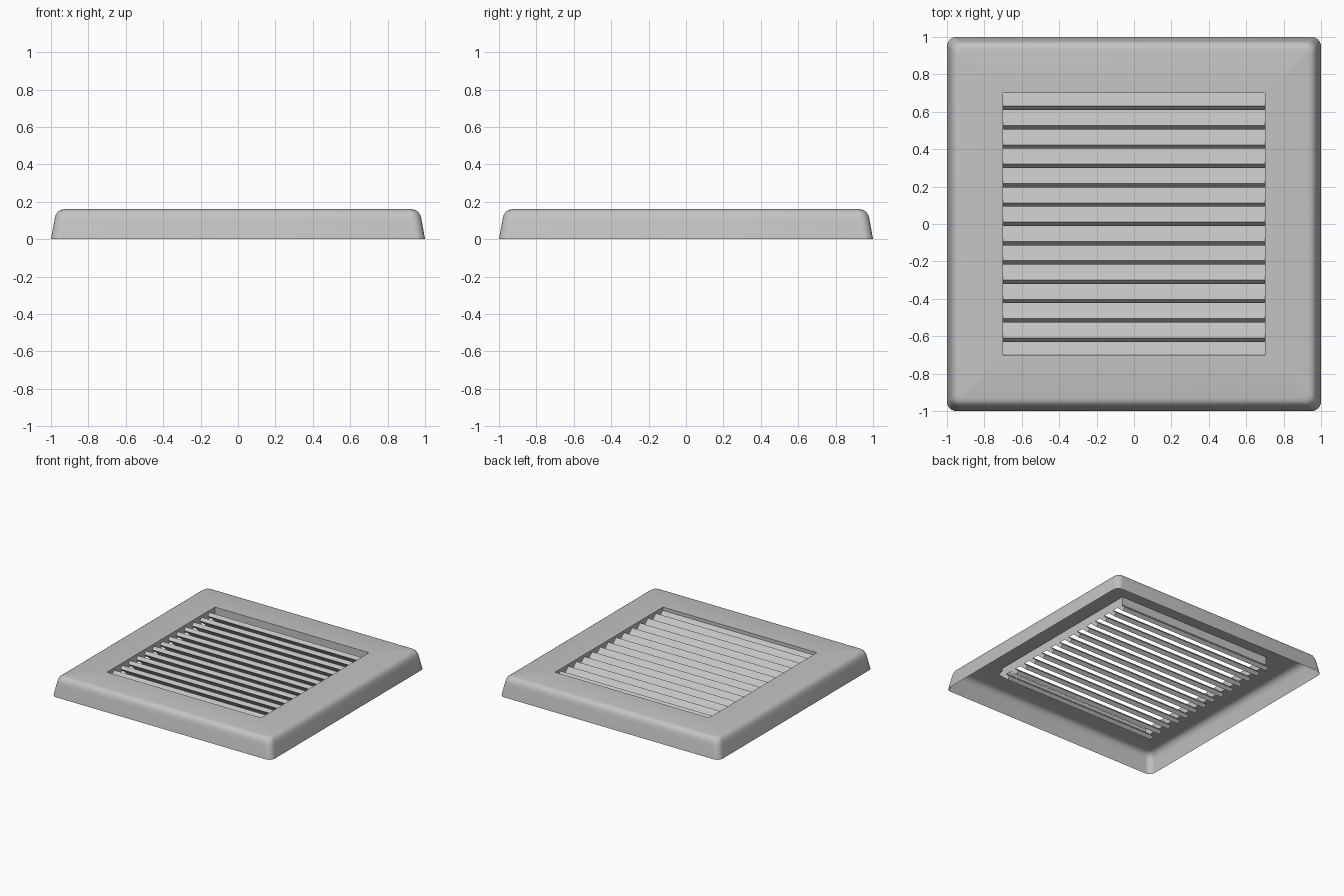
import bpy, bmesh
from math import sin, cos, pi, radians

cube = bpy.data.objects.get("Cube")
if cube:
    bpy.data.objects.remove(cube, do_unlink=True)

mat = bpy.data.materials.new("light_grey_plastic")
mat.use_nodes = True
grey = (0.55, 0.55, 0.55, 1)
mat.diffuse_color = grey
mat.node_tree.nodes["Principled BSDF"].inputs["Base Color"].default_value = grey


def make_object(name, bm):
    mesh = bpy.data.meshes.new(name)
    bm.to_mesh(mesh)
    bm.free()
    mesh.materials.append(mat)
    obj = bpy.data.objects.new(name, mesh)
    bpy.context.collection.objects.link(obj)
    return obj


def rounded_square(bm, half, radius, z, steps=6):
    """Ring of vertices around a square with rounded corners."""
    ring = []
    for corner, (sx, sy) in enumerate([(1, 1), (-1, 1), (-1, -1), (1, -1)]):
        for i in range(steps + 1):
            a = (corner + i / steps) * pi / 2
            ring.append(bm.verts.new((sx * (half - radius) + radius * cos(a),
                                      sy * (half - radius) + radius * sin(a), z)))
    return ring


# Open-bottomed cover frame: (half width, corner radius, height) from rim to opening
OPENING, TOP = 0.7, 0.16
profile = [(1.0, 0.05, 0), (0.982, 0.05, 0.1), (0.976, 0.05, 0.125),
           (0.966, 0.045, 0.144), (0.95, 0.04, 0.156), (0.93, 0.03, TOP),
           (OPENING, 0, TOP), (OPENING, 0, 0.09)]
bm = bmesh.new()
rings = [rounded_square(bm, *p) for p in profile]
for low, high in zip(rings, rings[1:]):
    n = len(low)
    for i in range(n):
        j = (i + 1) % n
        bm.faces.new((low[i], low[j], high[j], high[i]))
bmesh.ops.remove_doubles(bm, verts=bm.verts, dist=1e-5)
frame = make_object("cover_frame", bm)
bpy.context.view_layer.objects.active = frame
frame.select_set(True)
bpy.ops.object.shade_smooth_by_angle(angle=radians(40))

# Tilted louvre slats, high at the front and low at the back
COUNT, PITCH = 14, 0.1033
LENGTH, THICK, TILT = 0.13, 0.032, radians(40)
along = (cos(TILT), -sin(TILT))
down = (-sin(TILT), -cos(TILT))
for k in range(COUNT):
    y0, z0 = 0.63 - k * PITCH, 0.143
    section = [(y0 + a * along[0] + d * down[0], z0 + a * along[1] + d * down[1])
               for a, d in ((0, 0), (LENGTH, 0), (LENGTH, THICK), (0, THICK))]
    bm = bmesh.new()
    face = bm.faces.new([bm.verts.new((-OPENING, y, z)) for y, z in section])
    out = bmesh.ops.extrude_face_region(bm, geom=[face])
    moved = [v for v in out["geom"] if isinstance(v, bmesh.types.BMVert)]
    bmesh.ops.translate(bm, verts=moved, vec=(2 * OPENING, 0, 0))
    # Close the starting end if the extrusion removed it
    bmesh.ops.holes_fill(bm, edges=bm.edges)
    bmesh.ops.recalc_face_normals(bm, faces=bm.faces)
    make_object(f"louvre_slat_{k + 1}", bm)
